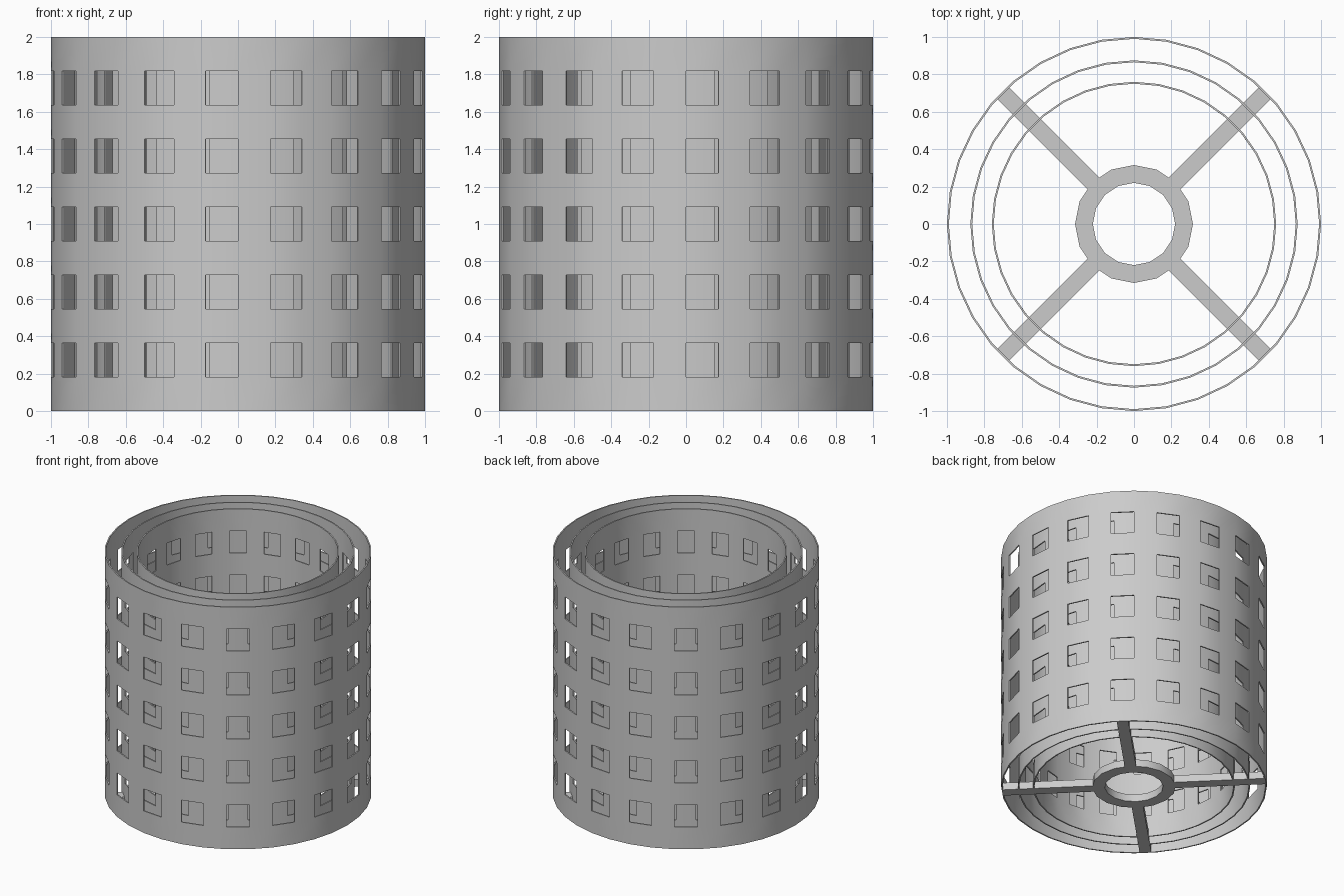
import bpy, bmesh
from math import sin, cos, pi, radians

cube = bpy.data.objects.get("Cube")
if cube:
    bpy.data.objects.remove(cube)

HEIGHT, ROWS, COLUMNS = 2.0, 11, 36
WALL, BASE_HEIGHT = 0.01, 0.06

grey = bpy.data.materials.new("plain grey")
grey.use_nodes = True
colour = (0.6, 0.6, 0.6, 1)
grey.diffuse_color = colour
grey.node_tree.nodes["Principled BSDF"].inputs["Base Color"].default_value = colour


def add_object(name, bm):
    bmesh.ops.recalc_face_normals(bm, faces=bm.faces)
    mesh = bpy.data.meshes.new(name)
    bm.to_mesh(mesh)
    bm.free()
    mesh.materials.append(grey)
    obj = bpy.data.objects.new(name, mesh)
    bpy.context.collection.objects.link(obj)
    bpy.ops.object.select_all(action='DESELECT')
    obj.select_set(True)
    bpy.context.view_layer.objects.active = obj
    return obj


def perforated_tube(name, radius, open_column):
    """Thin tube whose odd rows have an opening in every other column."""
    bm = bmesh.new()
    grid = [[bm.verts.new((radius * sin(2 * pi * c / COLUMNS),
                           -radius * cos(2 * pi * c / COLUMNS),
                           HEIGHT * r / ROWS)) for c in range(COLUMNS)]
            for r in range(ROWS + 1)]
    for r in range(ROWS):
        for c in range(COLUMNS):
            if r % 2 == 1 and c % 2 == open_column:
                continue
            n = (c + 1) % COLUMNS
            bm.faces.new((grid[r][c], grid[r][n], grid[r + 1][n], grid[r + 1][c]))
    obj = add_object(name, bm)
    thick = obj.modifiers.new("wall", 'SOLIDIFY')
    thick.thickness = WALL
    thick.offset = -1
    bpy.ops.object.modifier_apply(modifier=thick.name)
    bpy.ops.object.shade_smooth_by_angle(angle=radians(30))


# Three nested tubes, the middle one with staggered openings
perforated_tube("outer_tube", 1.0, 1)
perforated_tube("middle_tube", 0.875, 0)
perforated_tube("inner_tube", 0.76, 1)

# Hub ring
SIDES = 16
bm = bmesh.new()
loops = [[bm.verts.new((r * sin(2 * pi * i / SIDES), r * cos(2 * pi * i / SIDES), z))
          for i in range(SIDES)]
         for r, z in ((0.22, 0), (0.315, 0), (0.315, BASE_HEIGHT), (0.22, BASE_HEIGHT))]
for a, b in zip(loops, loops[1:] + loops[:1]):
    for i in range(SIDES):
        n = (i + 1) % SIDES
        bm.faces.new((a[i], a[n], b[n], b[i]))
add_object("hub_ring", bm)
bpy.ops.object.shade_smooth_by_angle(angle=radians(30))

# Four diagonal base spokes from the hub to the outer wall
START, END = 0.29, 0.995
for i, side in enumerate(("back_left", "back_right", "front_right", "front_left")):
    bm = bmesh.new()
    bmesh.ops.create_cube(bm, size=1)
    for v in bm.verts:
        v.co.x = v.co.x * (END - START) + (START + END) / 2
        v.co.y *= 0.087
        v.co.z = (v.co.z + 0.5) * BASE_HEIGHT
    spoke = add_object(side + "_spoke", bm)
    spoke.rotation_euler.z = radians(45 + 90 * i)
